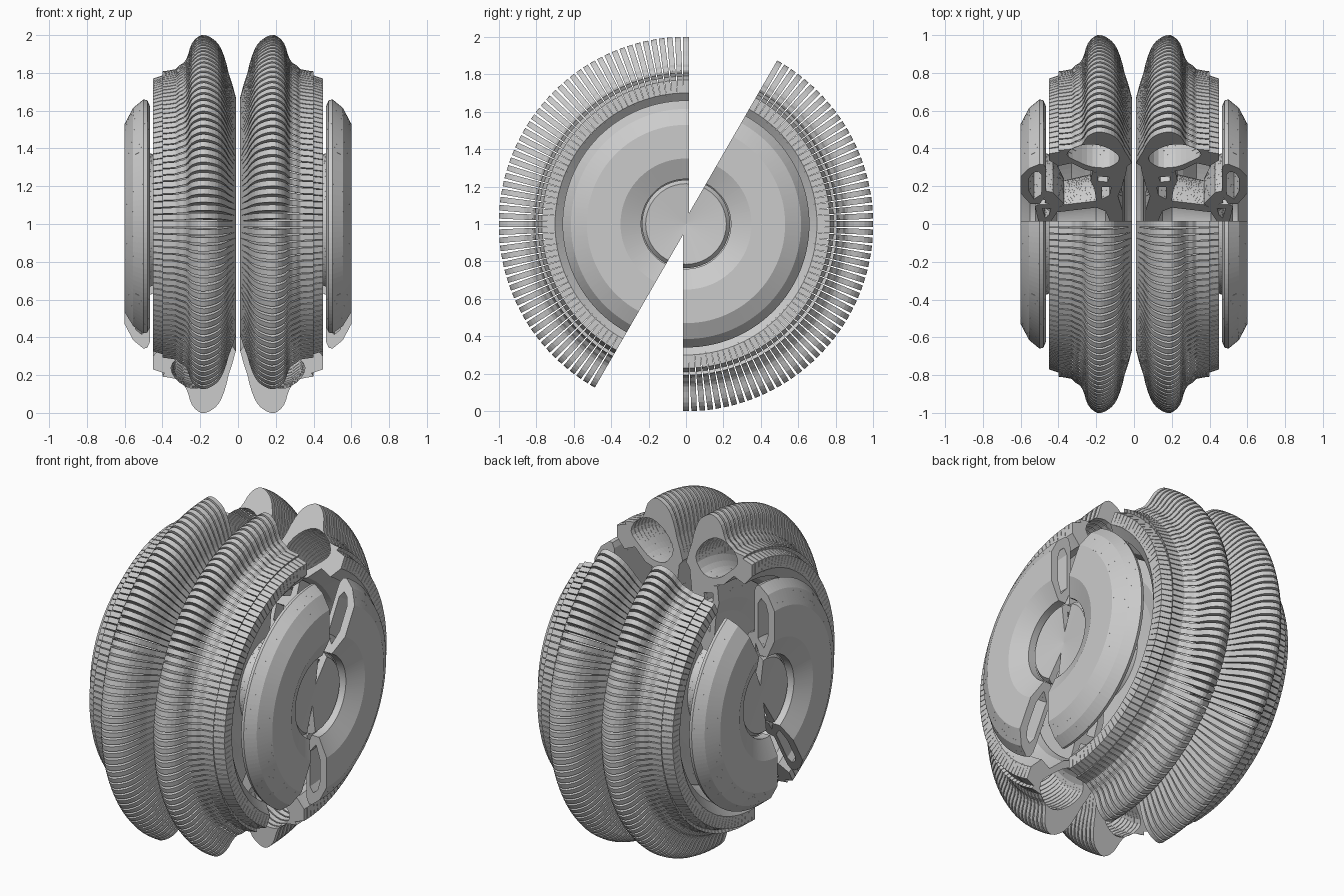
import bpy, bmesh, math
from mathutils import Matrix, Vector

if "Cube" in bpy.data.objects:
    bpy.data.objects.remove(bpy.data.objects["Cube"])

THICK, STEP = 0.03, 2.5   # slab thickness, angular pitch in degrees


def smooth(pts, n=3):
    """Closed Catmull-Rom curve through the points."""
    out, k = [], len(pts)
    for i in range(k):
        p = [Vector(pts[(i + j - 1) % k]) for j in range(4)]
        for s in range(n):
            t = s / n
            out.append(0.5 * (2 * p[1] + (p[2] - p[0]) * t
                              + (2 * p[0] - 5 * p[1] + 4 * p[2] - p[3]) * t * t
                              + (3 * p[1] - p[0] - 3 * p[2] + p[3]) * t ** 3))
    return out


def slab(loops):
    """Flat plate with holes: section in (x, radius), extruded across y."""
    bm = bmesh.new()
    edges = []
    for loop in loops:
        vs = [bm.verts.new((p[0], -THICK / 2, p[1])) for p in loop]
        edges += [bm.edges.new((vs[i - 1], vs[i])) for i in range(len(vs))]
    bmesh.ops.triangle_fill(bm, use_beauty=True, use_dissolve=False, edges=edges)
    ext = bmesh.ops.extrude_face_region(bm, geom=bm.faces[:], use_keep_orig=True)
    moved = [g for g in ext['geom'] if isinstance(g, bmesh.types.BMVert)]
    bmesh.ops.translate(bm, verts=moved, vec=(0, THICK, 0))
    bmesh.ops.recalc_face_normals(bm, faces=bm.faces[:])
    return bm


def radial(name, loops):
    """Repeat the plate around the x axis in two 150 degree fans, mirrored in x."""
    base = slab(loops)
    src = bpy.data.meshes.new(name + "_plate")
    base.to_mesh(src)
    base.free()
    bm = bmesh.new()
    for start in (90, 270):
        for i in range(61):
            a = math.radians(start + i * STEP - 90)
            n = len(bm.verts)
            bm.from_mesh(src)
            bm.verts.ensure_lookup_table()
            bmesh.ops.transform(bm, verts=bm.verts[n:],
                                matrix=Matrix.Translation((0, 0, 1)) @ Matrix.Rotation(a, 4, 'X'))
    me = bpy.data.meshes.new(name)
    bm.to_mesh(me)
    bm.free()
    bpy.data.meshes.remove(src)
    ob = bpy.data.objects.new(name, me)
    bpy.context.collection.objects.link(ob)
    m = ob.modifiers.new("mirror", 'MIRROR')
    m.use_mirror_merge = False
    return ob


# outer finned ring with its large hollow
ring = smooth([(.035, .64), (.05, .80), (.09, .93), (.14, .985), (.195, 1.0),
               (.245, .955), (.275, .87), (.33, .82), (.39, .79)], 3)
ring = [p for p in ring[:25]] + [(.45, .77), (.45, .70), (.40, .64), (.33, .67), (.26, .60),
                                 (.17, .57), (.10, .55), (.05, .50)]
ring_hole = smooth([(.075, .72), (.13, .82), (.22, .87), (.31, .84), (.355, .76),
                    (.30, .69), (.22, .63), (.13, .63)])
radial("finned_ring", [ring, ring_hole])

# inner web on the centre side, with two small cavities
web = [(.05, .54), (.13, .57), (.22, .58), (.23, .48), (.21, .40), (.20, .27), (.37, .23),
       (.41, .19), (.41, .15), (.20, .20), (.15, .16), (.12, .02), (.06, .02), (.06, .16), (.085, .32), (.06, .44)]
web_holes = [[(.13, .52), (.19, .53), (.19, .48), (.14, .47)],
             [(.12, .42), (.17, .42), (.17, .29), (.13, .33)]]
radial("inner_web", [web] + web_holes)

# side hub plate with slot-shaped hollow
hub = [(.465, .57), (.467, .625), (.48, .655), (.50, .66), (.555, .615), (.60, .53),
       (.60, .35), (.55, .24), (.50, .24), (.465, .33)]
hub_hole = [(.49, .55), (.51, .585), (.54, .56), (.555, .51), (.555, .37), (.53, .29), (.49, .34)]
radial("side_hub", [hub, hub_hole])

# central nose cap
nose = [(.39, .20), (.42, .235), (.50, .235), (.525, .215), (.50, 0), (.46, 0), (.43, .08)]
nose_hole = [(.44, .19), (.485, .19), (.47, .09), (.45, .12)]
radial("nose_cap", [nose, nose_hole])

# spoke wedge joining hub, nose and ring
radial("hub_link", [[(.40, .20), (.47, .25), (.48, .38), (.43, .36), (.37, .24)]])
